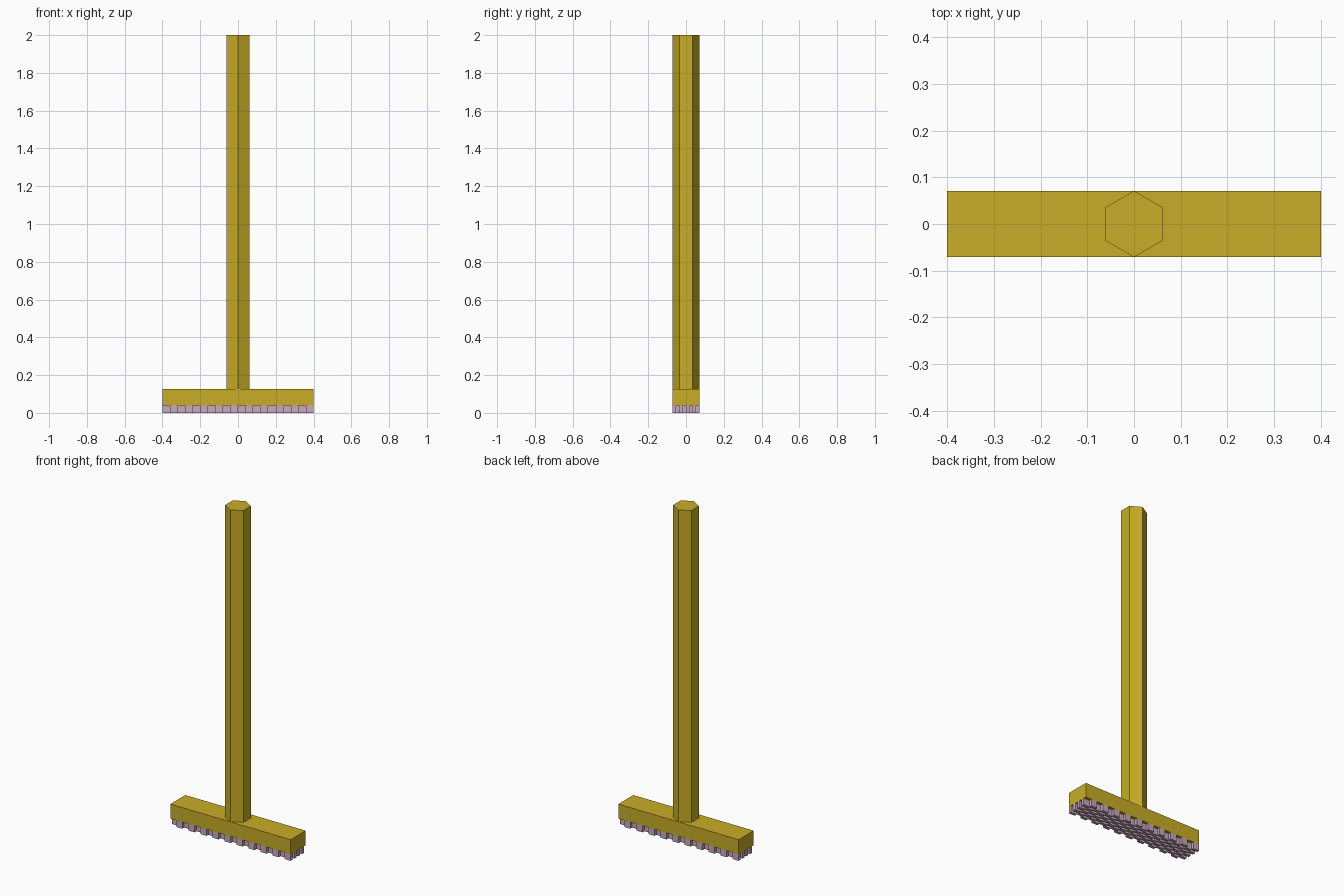
import bpy, bmesh
from mathutils import Matrix, Vector
from math import pi

if "Cube" in bpy.data.objects:
    bpy.data.objects.remove(bpy.data.objects["Cube"])


def material(name, color):
    m = bpy.data.materials.new(name)
    m.diffuse_color = (*color, 1)
    m.use_nodes = True
    m.node_tree.nodes["Principled BSDF"].inputs["Base Color"].default_value = m.diffuse_color
    return m


def finish(name, bm, mat):
    mesh = bpy.data.meshes.new(name)
    bm.to_mesh(mesh)
    bm.free()
    mesh.materials.append(mat)
    bpy.context.collection.objects.link(bpy.data.objects.new(name, mesh))


def box(bm, x0, x1, y0, y1, z0, z1):
    centre = Vector((x0 + x1, y0 + y1, z0 + z1)) / 2
    size = (x1 - x0, y1 - y0, z1 - z0, 1)
    bmesh.ops.create_cube(bm, size=1, matrix=Matrix.Translation(centre) @ Matrix.Diagonal(size))


wood = material("wood", (0.58, 0.42, 0.02))
pink = material("bristle_pink", (0.58, 0.40, 0.51))
W, D = 0.4, 0.071            # half width and half depth of the head
Z_HEAD, Z_TOP = 0.04, 0.127  # underside and top of the head

# Head block
bm = bmesh.new()
box(bm, -W, W, -D, D, Z_HEAD, Z_TOP)
finish("broom_head", bm, wood)

# Hexagonal handle, corners facing front and back
bm = bmesh.new()
bmesh.ops.create_cone(bm, cap_ends=True, segments=6, radius1=D, radius2=D, depth=2 - Z_TOP,
                      matrix=Matrix.Translation((0, 0, (2 + Z_TOP) / 2)))
corner = max(bm.verts, key=lambda v: v.co.y)
if abs(corner.co.x) > 0.01:
    bmesh.ops.rotate(bm, verts=bm.verts, cent=(0, 0, 0), matrix=Matrix.Rotation(pi / 6, 3, 'Z'))
finish("handle", bm, wood)

# Bristle tufts in a checkerboard under the head
COLS, ROWS = 20, 8
dx, dy = 2 * W / COLS, 2 * D / ROWS
bm = bmesh.new()
for i in range(COLS):
    for j in range(ROWS):
        if (i + j) % 2:
            x, y = -W + i * dx, -D + j * dy
            box(bm, x, x + dx, y, y + dy, 0, Z_HEAD)
finish("bristles", bm, pink)
